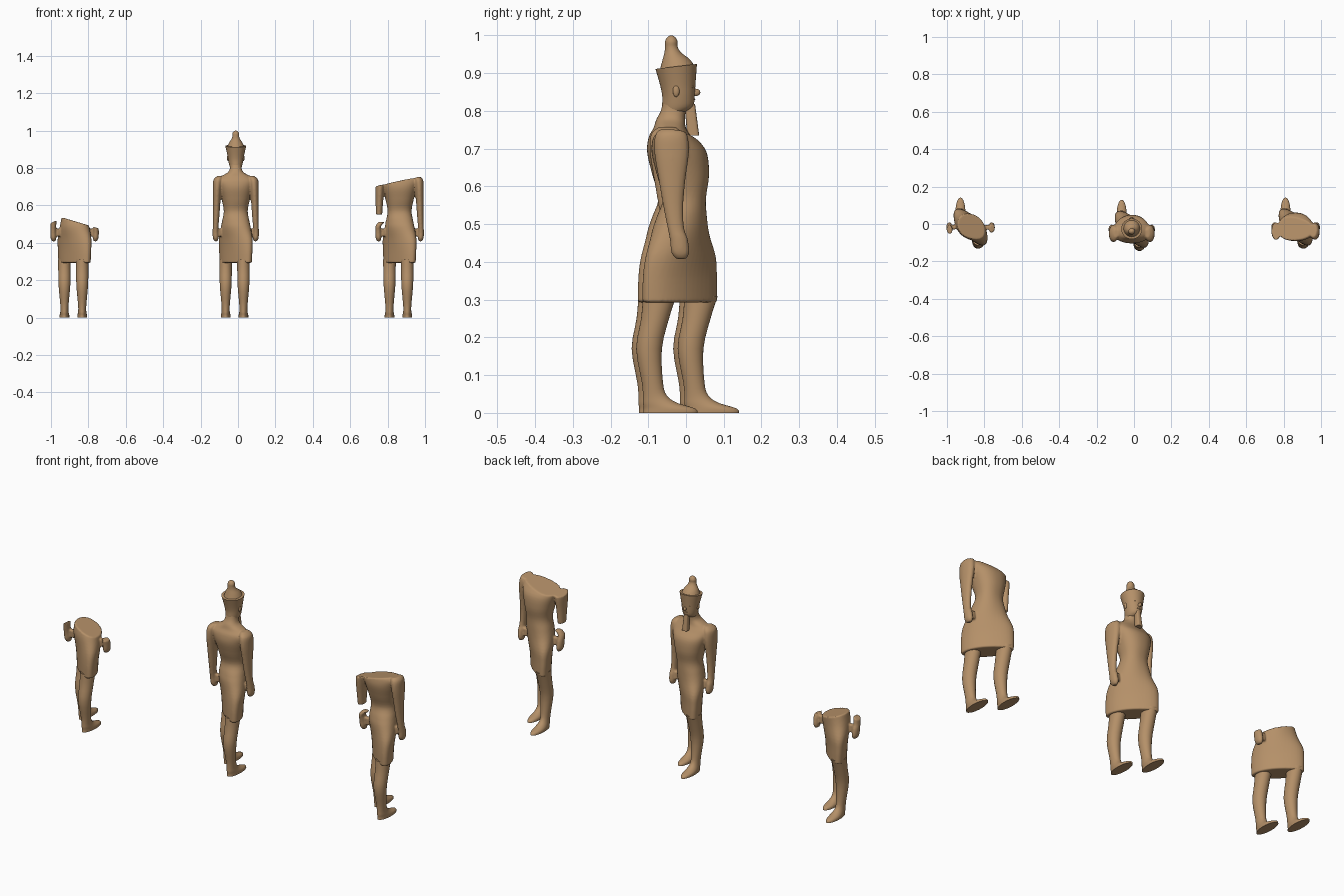
import bpy, bmesh, math
from mathutils import Vector

if "Cube" in bpy.data.objects:
    bpy.data.objects.remove(bpy.data.objects["Cube"])

stone = bpy.data.materials.new("brown stone")
stone.diffuse_color = (0.46, 0.28, 0.14, 1)
stone.use_nodes = True
stone.node_tree.nodes["Principled BSDF"].inputs["Base Color"].default_value = stone.diffuse_color
CX = -0.012  # centre line of each figure


def catmull(rings, steps):
    """Smoothly interpolate between cross-sections."""
    out = []
    for i in range(len(rings) - 1):
        p0, p1 = rings[max(i - 1, 0)], rings[i]
        p2, p3 = rings[i + 1], rings[min(i + 2, len(rings) - 1)]
        for s in range(steps):
            t = s / steps
            out.append([0.5 * (2*b + (c - a)*t + (2*a - 5*b + 4*c - d)*t*t + (3*b - a - 3*c + d)*t**3)
                        for a, b, c, d in zip(p0, p1, p2, p3)])
    out.append(list(rings[-1]))
    return out


def loft(bm, rings, n=32, steps=4, power=2.0):
    """Ring: z, cx, cy, rx, ry, skew (y per x), tilt (z per y)."""
    rings = [list(r) + [0] * (7 - len(r)) for r in rings]
    if steps > 1:
        rings = catmull(rings, steps)
    loops = []
    for z, cx, cy, rx, ry, skew, tilt in rings:
        row = []
        for k in range(n):
            a = math.tau * k / n
            c, s = math.cos(a), math.sin(a)
            x = rx * math.copysign(abs(c) ** (2 / power), c)
            y = ry * math.copysign(abs(s) ** (2 / power), s) + skew * x
            row.append(bm.verts.new((cx + x, cy + y, z + tilt * y)))
        loops.append(row)
    for a, b in zip(loops, loops[1:]):
        for k in range(n):
            bm.faces.new((a[k], a[(k+1) % n], b[(k+1) % n], b[k]))
    bm.faces.new(loops[0][::-1])
    bm.faces.new(loops[-1])


def cut(bm, point, normal):
    """Break away everything above a plane and close the wound."""
    bmesh.ops.bisect_plane(bm, geom=bm.verts[:] + bm.edges[:] + bm.faces[:],
                           plane_co=Vector(point), plane_no=Vector(normal).normalized(), clear_outer=True)
    bmesh.ops.holes_fill(bm, edges=[e for e in bm.edges if e.is_boundary], sides=0)


def finish(bm, name, loc):
    bmesh.ops.recalc_face_normals(bm, faces=bm.faces[:])
    me = bpy.data.meshes.new(name)
    bm.to_mesh(me)
    bm.free()
    me.materials.append(stone)
    for p in me.polygons:
        p.use_smooth = True
    me.set_sharp_from_angle(angle=math.radians(45))
    ob = bpy.data.objects.new(name, me)
    ob.location = loc
    bpy.context.collection.objects.link(ob)
    return ob


# kilt, waist, chest, shoulders and neck: z, cy, rx, ry, skew
BODY = [(.293, -.028, .086, .066, -.8), (.36, -.028, .089, .067, -.75), (.42, -.026, .090, .070, -.6),
        (.48, -.027, .080, .070, -.3), (.52, -.023, .072, .065, -.15), (.57, -.016, .064, .057, 0),
        (.63, -.020, .075, .069, 0), (.69, -.030, .092, .073, 0), (.73, -.042, .102, .057, 0),
        (.755, -.043, .078, .043, 0), (.777, -.041, .042, .038, 0), (.80, -.034, .031, .033, 0),
        (.83, -.030, .030, .030, 0)]
# arm: z, distance from centre line, cy, rx, ry
ARM = [(.758, .084, -.050, .012, .022), (.738, .094, -.051, .025, .042), (.69, .099, -.050, .024, .046),
       (.62, .102, -.049, .020, .036), (.55, .104, -.046, .017, .027), (.49, .107, -.039, .015, .022),
       (.46, .108, -.031, .016, .024), (.425, .107, -.027, .015, .024), (.408, .105, -.025, .008, .014)]
# leg running down into the foot: z, cy, rx, ry
LEG = [(.31, -.082, .034, .044), (.25, -.094, .033, .037), (.17, -.110, .031, .034), (.08, -.101, .023, .028),
       (.045, -.094, .021, .032), (.026, -.080, .023, .046), (.012, -.056, .026, .068), (0, -.053, .026, .072)]


def figure(name, dx, dy, cuts=(), broken_arm=False, spread=0.0):
    loc = (dx, dy, 0)
    # torso, kilt and arms, fused into one carved surface
    bm = bmesh.new()
    loft(bm, [(z, CX, cy, rx, ry, sk) for z, cy, rx, ry, sk in BODY], n=48, power=2.25)
    for side in (-1, 1):
        arm = [(z, CX + side * (d + spread), cy, rx, ry) for z, d, cy, rx, ry in ARM]
        if side < 0 and broken_arm:
            stump = (.512, CX - .094, -.036, .018, .018)
            loft(bm, arm[:5], n=24)
            loft(bm, [stump] + arm[5:], n=24)
        else:
            loft(bm, arm, n=24)
        # bridge between hand and kilt
        loft(bm, [(.435, CX + side * .09, -.028, .016, .012), (.475, CX + side * .09, -.03, .016, .012)], n=16, steps=1)
    for point, normal in cuts:
        cut(bm, point, normal)
    body = finish(bm, name + "_torso_and_kilt", loc)
    fuse = body.modifiers.new("fuse", 'REMESH')
    fuse.mode = 'VOXEL'
    fuse.voxel_size = 0.0045
    fuse.use_smooth_shade = True
    soft = body.modifiers.new("soften", 'SMOOTH')
    soft.factor = 0.5
    soft.iterations = 3
    # striding legs, the one on -x is forward
    for part, x, y in (("_front_leg", -.066, .110), ("_back_leg", .029, 0)):
        bm = bmesh.new()
        loft(bm, [(z, x, cy + y, rx, ry) for z, cy, rx, ry in LEG], n=28, steps=3)
        finish(bm, name + part, loc)


figure("whole_figure", 0, 0)
figure("headless_figure", .876, .012, [((0, 0, .725), (-.22, .1, 1))], True, .006)
figure("waist_high_figure", -.862, .012, [((0, 0, .512), (.3, 0, 1)), ((0, 0, .575), (-.5, 0, 1))], False, .006)

# head with flaring cap
bm = bmesh.new()
loft(bm, [(.798, CX, -.030, .028, .030), (.812, CX, -.022, .034, .041), (.84, CX, -.020, .040, .043),
          (.87, CX, -.022, .045, .047), (.918, CX, -.026, .056, .055, 0, .12)], n=40, steps=3)
# nose, ears and eyes
for sx, y, z, s in ((0, .025, .849, (.007, .013, .010)), (-.041, -.026, .853, (.006, .009, .016)),
                    (.041, -.026, .853, (.006, .009, .016)), (-.017, .015, .864, (.009, .006, .004)),
                    (.017, .015, .864, (.009, .006, .004)), (0, .019, .831, (.012, .006, .003))):
    new = bmesh.ops.create_uvsphere(bm, u_segments=14, v_segments=9, radius=1)["verts"]
    for v in new:
        v.co = Vector((CX + sx + v.co.x * s[0], y + v.co.y * s[1], z + v.co.z * s[2]))
finish(bm, "head_and_cap", (0, 0, 0))

# tall crown with a knob on top
bm = bmesh.new()
loft(bm, [(.912, CX, -.023, .046, .047, 0, .12), (.935, CX, -.027, .036, .036, 0, .08), (.955, CX, -.035, .023, .022),
          (.97, CX, -.039, .018, .017), (.984, CX, -.039, .018, .0165), (.995, CX, -.039, .012, .011),
          (1.0, CX, -.039, .003, .003)], n=32)
finish(bm, "crown", (0, 0, 0))

# straight ceremonial beard
bm = bmesh.new()
loft(bm, [(.735, CX, .019, .015, .016), (.818, CX, .010, .011, .014)], n=24, steps=1, power=3.5)
finish(bm, "beard", (0, 0, 0))
